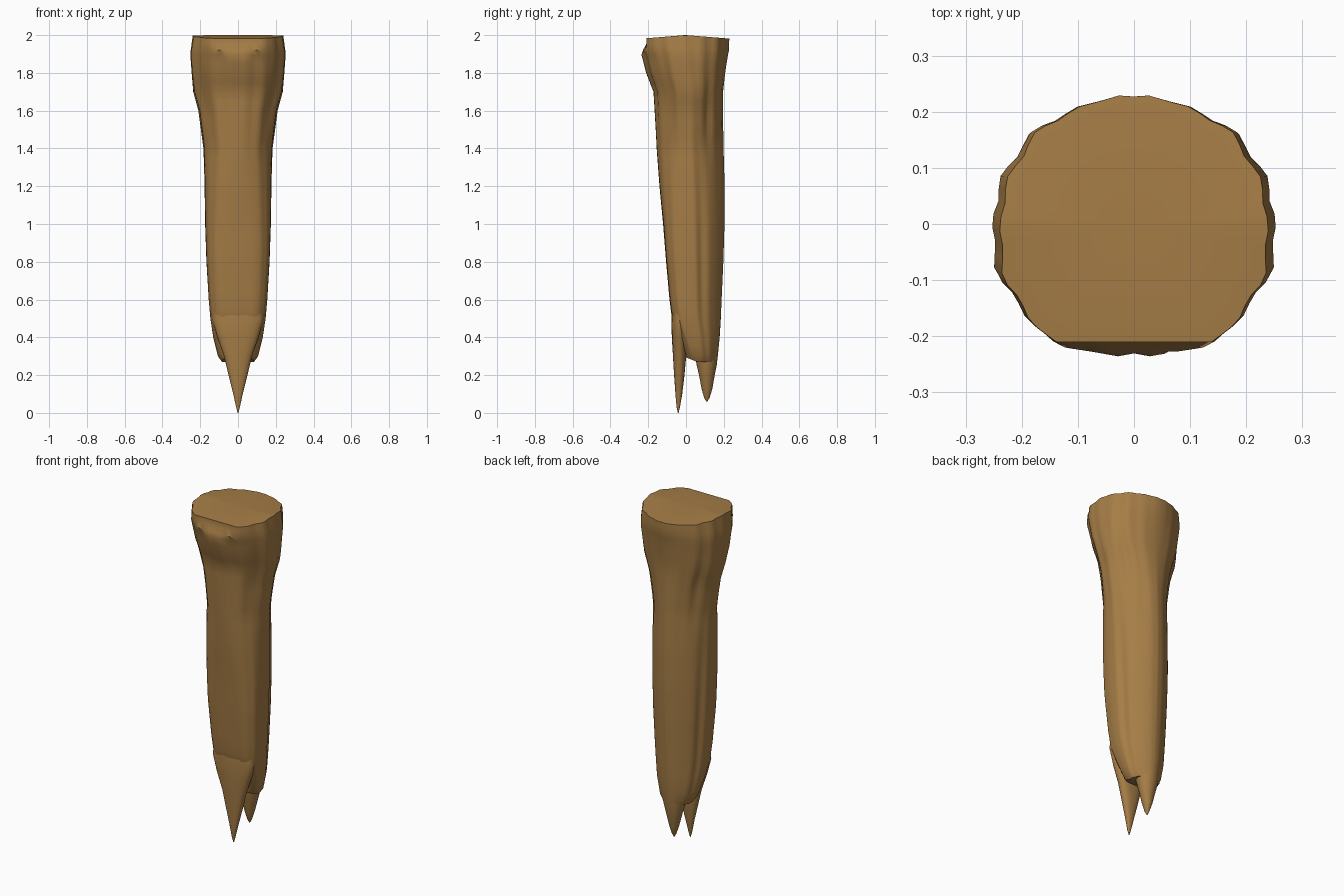
import bpy, bmesh, math

if "Cube" in bpy.data.objects:
    bpy.data.objects.remove(bpy.data.objects["Cube"])

wood = bpy.data.materials.new("brown wood")
wood.diffuse_color = (0.38, 0.205, 0.062, 1)
wood.use_nodes = True
wood.node_tree.nodes["Principled BSDF"].inputs["Base Color"].default_value = wood.diffuse_color


def bump(v, centre, width):
    return math.exp(-((v - centre) / width) ** 2)


def ramp(v, lo, hi):
    return max(0.0, min(1.0, (v - lo) / (hi - lo)))


def interp(profile, z):
    for a, b in zip(profile, profile[1:]):
        if a[0] >= z >= b[0]:
            f = (a[0] - z) / (a[0] - b[0])
            return [p + (q - p) * f for p, q in zip(a, b)]
    return profile[-1]


def relief(t, z):
    """Bark grooves; t is the angle from the front, same on both sides."""
    flare = ramp(z, 1.3, 1.7)
    r = 1 + (0.006 + 0.006 * flare) * math.cos(11 * t + 1.2 * math.sin(2.3 * z))
    r += (0.004 + 0.010 * flare) * math.cos(17 * t + 2 * z)
    r -= 0.07 * bump(t, 1.9, 0.16) * bump(z, 0.75, 0.5)      # long side groove
    r -= 0.09 * bump(t, 2.25, 0.14) * bump(z, 1.58, 0.17)    # groove under the head
    r -= 0.06 * bump(t, 0.95, 0.22) * bump(z, 1.62, 0.2)     # front hollows
    r -= 0.03 * bump(t, 1.75, 0.12) * bump(z, 1.9, 0.2)      # notch in the head
    return r


def loft(name, profile, levels, n=36, power=2.0, carved=False):
    """Stack rings (z, half width, front y, back y) from top to bottom."""
    bm = bmesh.new()
    rings = []
    for z in levels:
        _, hx, y0, y1 = interp(profile, z)
        cy, hy, ring = (y0 + y1) / 2, (y1 - y0) / 2, []
        for i in range(n):
            a = 2 * math.pi * i / n
            t = abs(a if a <= math.pi else 2 * math.pi - a)
            s, c = math.sin(a), -math.cos(a)
            k, p = 1, power
            if carved:                 # shaft: flat, wide front and narrower back
                k = relief(t, z)
                p = 2.1
                if c > 0:
                    p -= 0.5 * (1 - ramp(z, 1.45, 1.75))
                else:
                    p += 1.5 * (1 - ramp(z, 0.85, 1.4))
            x = hx * k * math.copysign(abs(s) ** (2 / p), s)
            y = cy + hy * k * math.copysign(abs(c) ** (2 / p), c)
            h = z
            if carved:                 # flat front edge, crowned top, sloped foot
                y = max(y, -0.21 - 0.5 * max(0, 1.97 - z))
                h -= 0.08 * abs(y) * ramp(z, 1.88, 1.95)
                h += 0.4 * (0.06 - y) * (1 - ramp(z, 0.27, 0.4)) * (y < 0.06)
            ring.append(bm.verts.new((x, y, h)))
        rings.append(ring)
    for a, b in zip(rings, rings[1:]):
        for i in range(n):
            j = (i + 1) % n
            bm.faces.new((a[i], b[i], b[j], a[j]))
    for ring, z in ((rings[0], levels[0]), (rings[-1], levels[-1])):
        cy = sum(v.co.y for v in ring) / n
        mid = bm.verts.new((0, cy, z))
        for i in range(n):
            bm.faces.new((ring[i], ring[(i + 1) % n], mid))
    bmesh.ops.recalc_face_normals(bm, faces=bm.faces)
    me = bpy.data.meshes.new(name)
    bm.to_mesh(me)
    bm.free()
    me.materials.append(wood)
    ob = bpy.data.objects.new(name, me)
    bpy.context.collection.objects.link(ob)
    bpy.context.view_layer.objects.active = ob
    ob.select_set(True)
    bpy.ops.object.shade_smooth_by_angle(angle=math.radians(42))
    ob.select_set(False)
    return ob


# Main stake with flared, hammered head
body = [(2.0, .24, -.25, .226), (1.94, .249, -.247, .226), (1.9, .254, -.232, .220),
        (1.8, .247, -.208, .206), (1.7, .236, -.17, .195), (1.6, .208, -.165, .195),
        (1.4, .182, -.155, .199), (1.2, .177, -.14, .205), (1.0, .174, -.121, .204),
        (.8, .167, -.105, .198), (.6, .155, -.087, .189), (.5, .146, -.074, .185),
        (.4, .131, -.035, .179), (.3, .106, -.005, .169), (.27, .085, .0, .165)]
levels = [2.0, 1.97, 1.935, 1.9] + [1.85 - .05 * i for i in range(32)] + [.27]
loft("stake_body", body, levels, n=64, carved=True)

# Front splinter, a plate running down to the lowest point
front = [(.7, .11, -.06, .02), (.5, .136, -.078, .005),
         (.4, .109, -.075, .003), (.3, .074, -.069, .001), (.2, .05, -.063, -.008),
         (.1, .025, -.056, -.02), (.03, .01, -.05, -.032), (0, .002, -.043, -.039)]
loft("front_splinter", front, [p[0] for p in front], n=24, power=2.4)

# Back splinter
back = [(.5, .075, .05, .176), (.35, .075, .045, .170), (.26, .062, .055, .164),
        (.2, .046, .069, .152), (.13, .028, .082, .14), (.08, .012, .096, .125),
        (.06, .003, .107, .113)]
loft("back_splinter", back, [p[0] for p in back], n=24)
